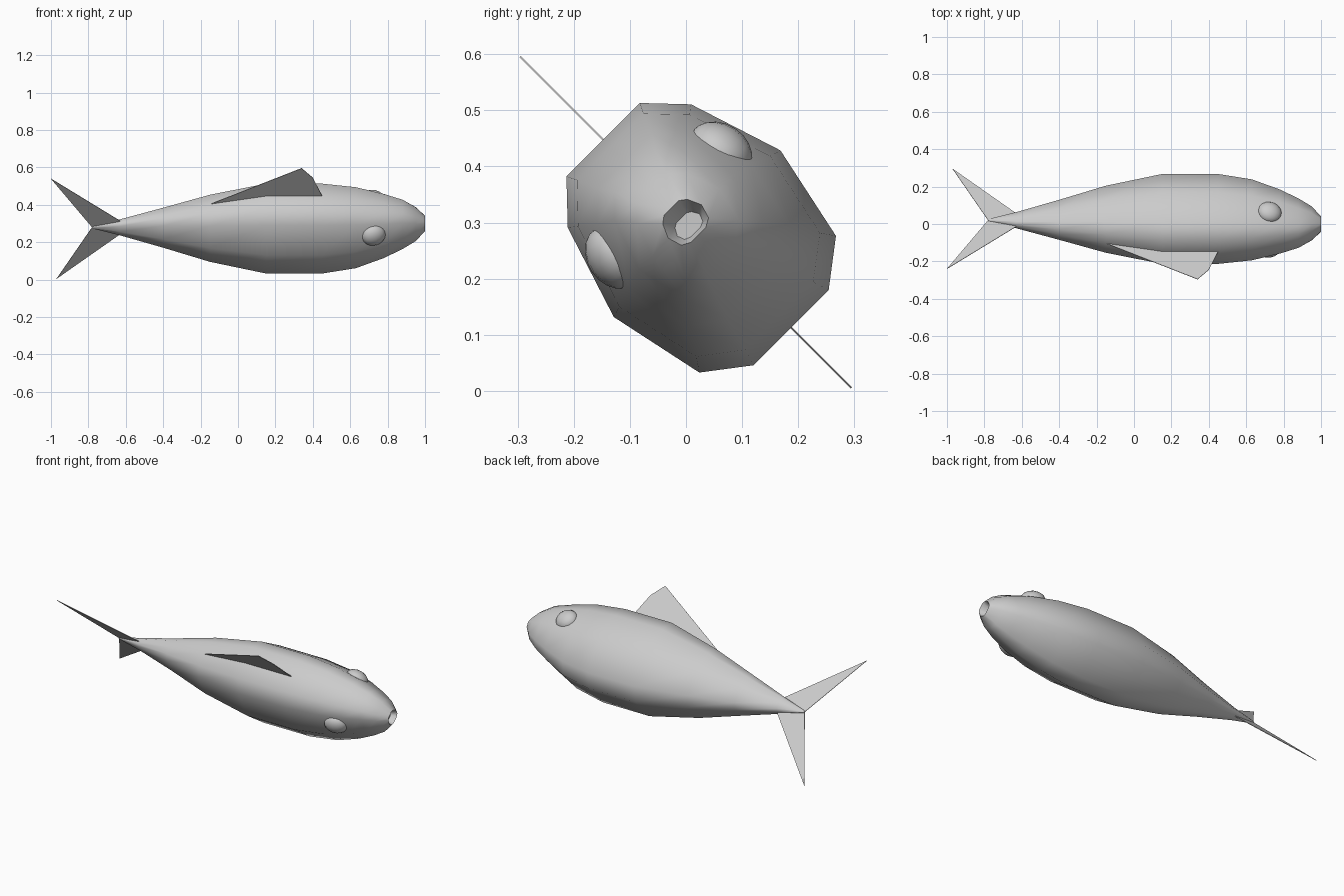
import bpy, bmesh, math
from mathutils import Matrix

if "Cube" in bpy.data.objects:
    bpy.data.objects.remove(bpy.data.objects["Cube"])

# Parts are drawn upright (x length, y sideways, z height), then rolled onto the side
ROLL = Matrix.Translation((0, 0, 0.3)) @ Matrix.Rotation(math.radians(45), 4, 'X')


def finish(name, bm, smooth=True):
    bm.transform(ROLL)
    me = bpy.data.meshes.new(name)
    bm.to_mesh(me)
    bm.free()
    ob = bpy.data.objects.new(name, me)
    bpy.context.collection.objects.link(ob)
    if smooth:
        ob.select_set(True)
        bpy.context.view_layer.objects.active = ob
        bpy.ops.object.shade_smooth_by_angle(angle=math.radians(50))
        ob.select_set(False)
    return ob


# Body: twelve-sided sections lofted along x
half = [(1, 0), (1, .44), (.72, .74), (0, 1), (-.75, .82), (-1, .45), (-1, 0)]
section = half + [(h, -w) for h, w in half[-2:0:-1]]
# x, centre height, half height, half width
stations = [(-.78, -.028, .006, .006), (-.63, -.028, .045, .034),
            (-.40, -.028, .108, .09), (-.15, -.028, .176, .158),
            (.15, -.028, .237, .21), (.45, -.028, .237, .21),
            (.63, -.022, .213, .19), (.78, -.01, .165, .155),
            (.88, .0, .128, .118), (.95, .0, .085, .085),
            (1.0, .003, .034, .042), (.965, -.006, .018, .028)]
bm = bmesh.new()
rings = [[bm.verts.new((x, w * W, c + h * H)) for h, w in section]
         for x, c, H, W in stations]
n = len(section)
for a, b in zip(rings, rings[1:]):
    for i in range(n):
        j = (i + 1) % n
        bm.faces.new((a[i], a[j], b[j], b[i]))
bm.faces.new(rings[0])
bm.faces.new(rings[-1])
bmesh.ops.recalc_face_normals(bm, faces=bm.faces)
finish("body", bm)


# Eyes: flattened balls set into the head
for side, label in ((1, "left"), (-1, "right")):
    bm = bmesh.new()
    bmesh.ops.create_uvsphere(bm, u_segments=16, v_segments=10, radius=1)
    bm.transform(Matrix.Translation((.725, side * .135, .048))
                 @ Matrix.Rotation(math.radians(-15 * side), 4, 'Z')
                 @ Matrix.Rotation(math.radians(12 * side), 4, 'X')
                 @ Matrix.Diagonal((.066, .045, .06, 1)))
    finish(label + "_eye", bm)


# Fins: thin flat sheets in the middle plane
def fin(name, pts):
    bm = bmesh.new()
    bm.faces.new([bm.verts.new((x, 0, z)) for x, z in pts])
    bmesh.ops.triangulate(bm, faces=bm.faces)
    ob = finish(name, bm, False)
    mod = ob.modifiers.new("thickness", 'SOLIDIFY')
    mod.thickness, mod.offset = .003, 0


fin("dorsal_fin", [(-.15, .147), (.15, .208), (.45, .208), (.40, .346), (.34, .418)])
fin("upper_tail_fin", [(-.78, -.028), (-.63, -.028), (-.63, .02), (-1.0, .339)])
fin("lower_tail_fin", [(-.78, -.028), (-.97, -.417), (-.63, -.08), (-.63, -.028)])
